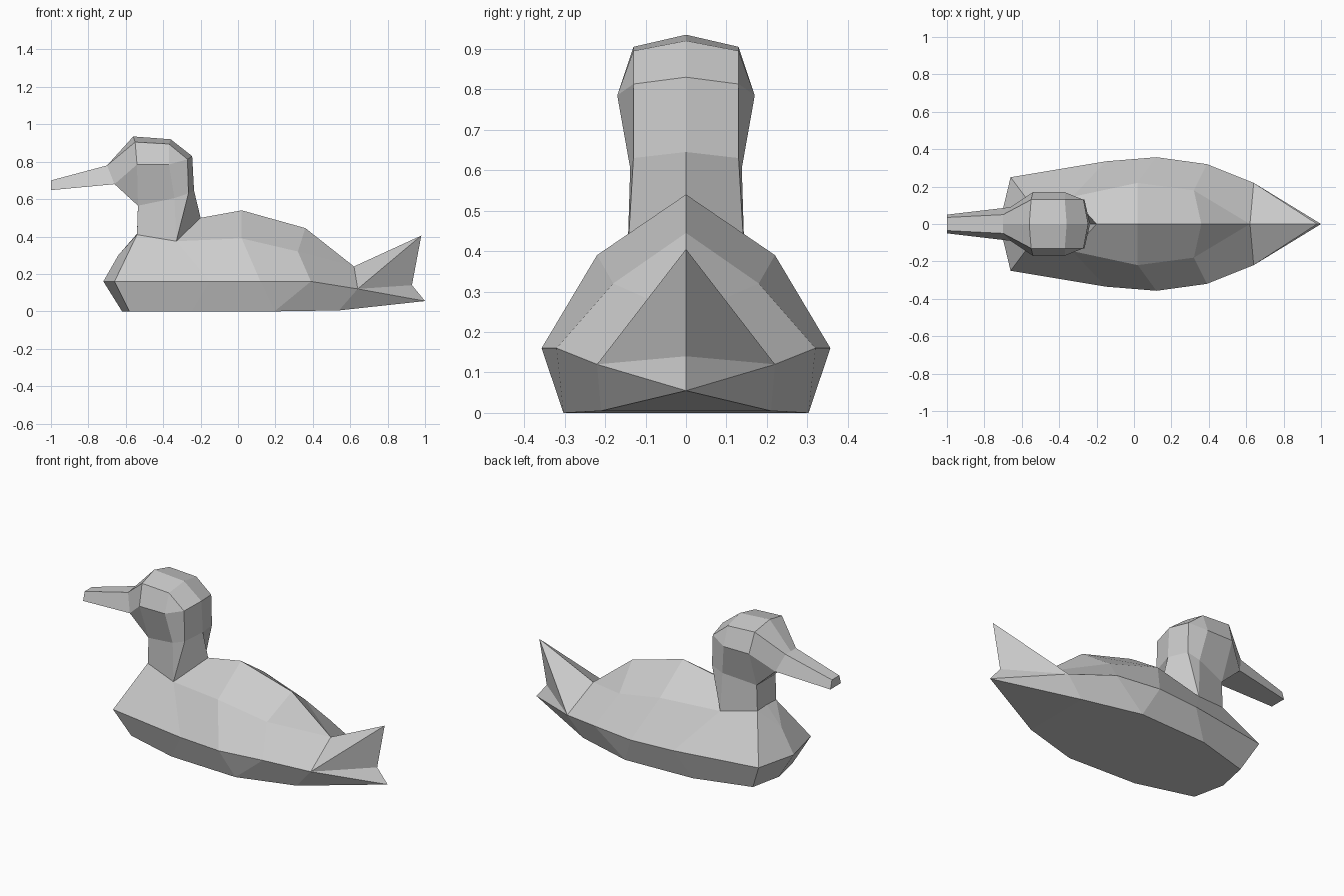
import bpy, bmesh

if "Cube" in bpy.data.objects:
    bpy.data.objects.remove(bpy.data.objects["Cube"])


def skin(name, rows):
    """Skin faces between matching rows of half-side points and mirror across y = 0.
    Repeated points collapse quads into triangles."""
    bm = bmesh.new()
    verts = {}

    def vert(p, side):
        key = (p[0], p[1] * side, p[2])
        if key not in verts:
            verts[key] = bm.verts.new(key)
        return verts[key]

    for side in (1, -1):
        for low, high in zip(rows, rows[1:]):
            for i in range(len(low) - 1):
                loop = (low[i], low[i + 1], high[i + 1], high[i])
                corners = list(dict.fromkeys(vert(p, side) for p in loop))
                if len(corners) > 2 and bm.faces.get(corners) is None:
                    bm.faces.new(corners)
    bmesh.ops.recalc_face_normals(bm, faces=bm.faces)
    mesh = bpy.data.meshes.new(name)
    bm.to_mesh(mesh)
    bm.free()
    obj = bpy.data.objects.new(name, mesh)
    bpy.context.collection.objects.link(obj)
    return obj


def centre(row):
    return [(x, 0, z) for x, y, z in row]


# Points shared between parts
neck_front, neck_corner = (-.54, 0, .415), (-.54, .09, .41)
neck_side, neck_back = (-.33, .145, .375), (-.2, 0, .5)
chin, chin_corner = (-.66, 0, .68), (-.66, .09, .68)
brow, brow_corner = (-.7, 0, .78), (-.7, .05, .78)

# Body with upturned tail: flat bottom, waterline, shoulder, ridge
tail_tip, tail_up, notch, rump = (1, 0, .055), (.98, 0, .405), (.93, 0, .14), (.62, 0, .24)
stern, hip = (.54, .21, .005), (.64, .22, .12)
keel = [(-.62, 0, 0), (-.58, .19, 0), (-.245, .285, 0), (.195, .303, 0), (.195, .303, 0),
        stern, stern, stern, tail_tip]
waterline = [(-.72, 0, .16), (-.66, .25, .16), (-.15, .335, .16), (.12, .357, .16),
             (.39, .32, .16), hip, hip, hip, tail_tip]
shoulder = [(-.64, 0, .3), neck_corner, neck_side, (.02, .22, .39), (.32, .18, .32),
            rump, tail_up, notch, notch]
ridge = [neck_front, neck_front, neck_back, (.02, 0, .54), (.36, 0, .445),
         rump, tail_up, notch, notch]
skin("body", [centre(keel), keel, waterline, shoulder, ridge])

# Neck and head: rings from neck base up to the crown
nape, nape_corner = (-.245, 0, .83), (-.27, .13, .813)
throat = (-.535, .09, .565)
base = [neck_front, neck_corner, neck_corner, neck_side, neck_side, neck_back]
neck = [(-.535, 0, .565), throat, throat, (-.34, .138, .605), (-.265, .13, .63), (-.235, 0, .645)]
cheek = [chin, chin_corner, (-.54, .17, .785), (-.37, .17, .785), nape_corner, nape]
temple = [brow, brow_corner, (-.55, .13, .905), (-.37, .13, .895), nape_corner, nape]
crown = [brow, brow, (-.56, 0, .935), (-.36, 0, .92), nape, nape]
skin("head_and_neck", [centre(base), base, neck, cheek, temple, crown])

# Bill: tapered box
bill_base = [chin, chin_corner, brow_corner, brow]
bill_tip = [(-1, 0, .648), (-1, .05, .648), (-1, .035, .7), (-1, 0, .7)]
skin("bill", [centre(bill_base), bill_base, bill_tip, centre(bill_tip)])
